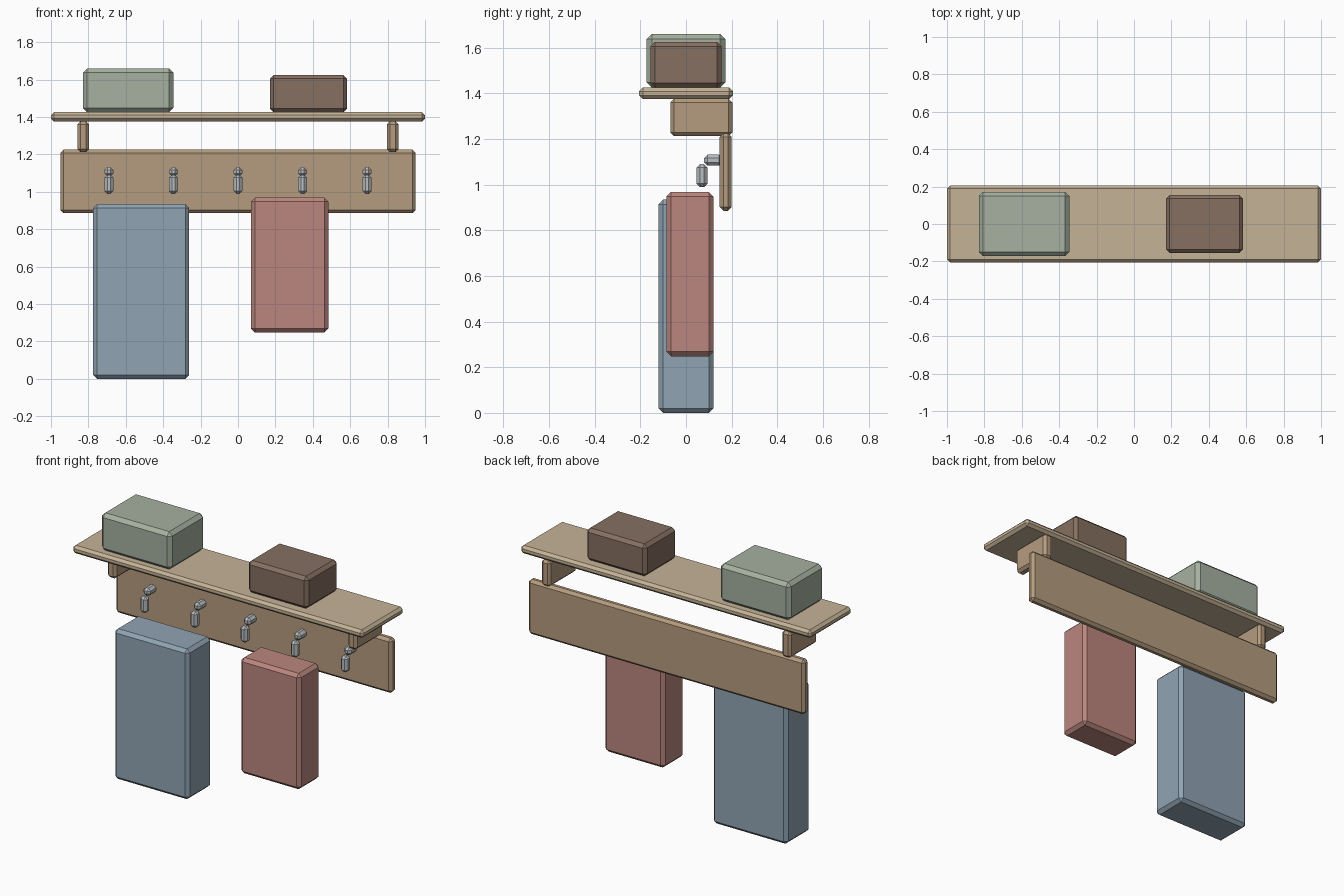
import bpy, bmesh
from mathutils import Vector

if "Cube" in bpy.data.objects:
    bpy.data.objects.remove(bpy.data.objects["Cube"])


def material(name, rgb):
    m = bpy.data.materials.new(name)
    m.diffuse_color = (*rgb, 1)
    m.use_nodes = True
    m.node_tree.nodes["Principled BSDF"].inputs["Base Color"].default_value = m.diffuse_color
    return m


SHELF = material("light_wood", (0.56, 0.45, 0.31))
WOOD = material("wood", (0.46, 0.33, 0.21))
METAL = material("metal", (0.50, 0.52, 0.54))
BLUE = material("blue_cloth", (0.28, 0.37, 0.45))
RED = material("red_cloth", (0.50, 0.24, 0.21))
GREEN = material("green_box", (0.38, 0.44, 0.35))
BROWN = material("brown_box", (0.24, 0.16, 0.12))


def block(name, x, y, z, mat, bevel=0.018):
    """Chamfered box spanning the (min, max) ranges x, y, z."""
    lo, hi = (Vector(v) for v in zip(x, y, z))
    size = hi - lo
    bm = bmesh.new()
    bmesh.ops.create_cube(bm, size=1)
    bmesh.ops.scale(bm, vec=size, verts=bm.verts)
    bmesh.ops.bevel(bm, geom=bm.edges[:], offset=bevel, segments=1,
                    affect='EDGES', clamp_overlap=True)
    me = bpy.data.meshes.new(name)
    bm.to_mesh(me)
    bm.free()
    me.materials.append(mat)
    ob = bpy.data.objects.new(name, me)
    ob.location = (lo + hi) / 2
    bpy.context.collection.objects.link(ob)
    return ob


# Shelf, back board and the two brackets between them
block("shelf", (-1, 1), (-0.205, 0.205), (1.375, 1.425), SHELF, 0.016)
block("back_board", (-0.95, 0.95), (0.147, 0.2), (0.885, 1.225), WOOD, 0.017)
for side, cx in (("left", -0.827), ("right", 0.827)):
    block(f"bracket_{side}", (cx - 0.031, cx + 0.031), (-0.068, 0.203),
          (1.212, 1.376), WOOD, 0.016)

# Row of five hooks: a peg out of the board and a hanging tip
R = 0.024
for i in range(5):
    cx = (i - 2) * 0.345
    block(f"hook_peg_{i + 1}", (cx - R, cx + R), (0.079, 0.16),
          (1.083, 1.131), METAL, 0.015)
    block(f"hook_tip_{i + 1}", (cx - R, cx + R), (0.046, 0.094),
          (0.989, 1.09), METAL, 0.015)

# Hanging coats
block("long_coat", (-0.774, -0.261), (-0.12, 0.12), (0, 0.934), BLUE, 0.02)
block("short_coat", (0.07, 0.483), (-0.086, 0.12), (0.248, 0.968), RED, 0.02)

# Storage boxes on the shelf
block("large_box", (-0.829, -0.346), (-0.172, 0.172), (1.425, 1.659), GREEN, 0.022)
block("small_box", (0.171, 0.583), (-0.156, 0.156), (1.425, 1.625), BROWN, 0.02)
